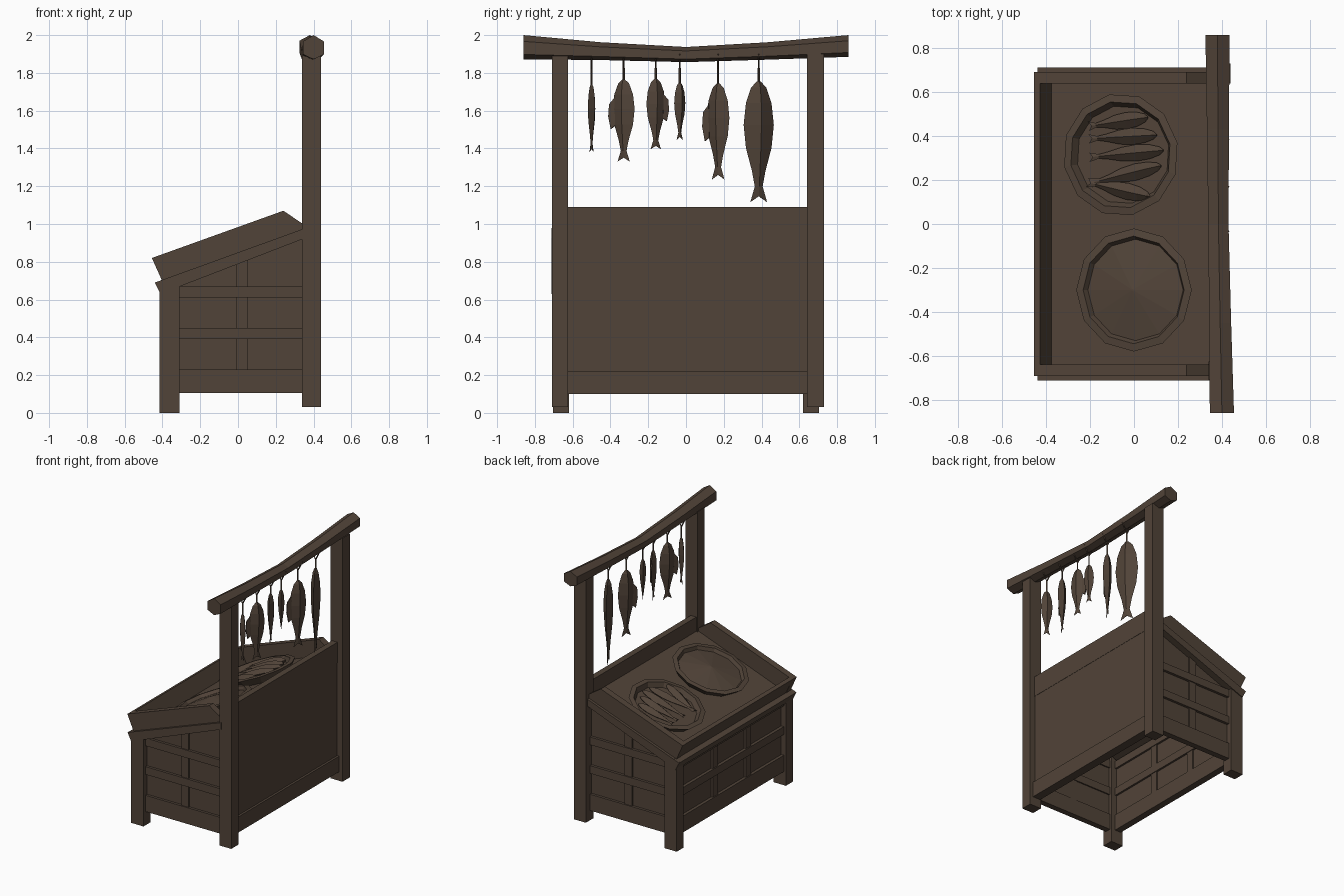
import bpy, bmesh, math
from mathutils import Matrix, Vector

if "Cube" in bpy.data.objects:
    bpy.data.objects.remove(bpy.data.objects["Cube"])

wood = bpy.data.materials.new("dark_brown")
wood.diffuse_color = (0.083, 0.057, 0.040, 1)
wood.use_nodes = True
wood.node_tree.nodes["Principled BSDF"].inputs["Base Color"].default_value = wood.diffuse_color


def finish(name, bm, mat=None):
    if mat is not None:
        bm.transform(mat)
    bmesh.ops.recalc_face_normals(bm, faces=bm.faces)
    me = bpy.data.meshes.new(name)
    bm.to_mesh(me)
    bm.free()
    me.materials.append(wood)
    ob = bpy.data.objects.new(name, me)
    bpy.context.collection.objects.link(ob)
    return ob


def loft(name, rings, mat=None):
    """Skin a list of equal-length point rings and cap both ends."""
    bm = bmesh.new()
    vs = [[bm.verts.new(p) for p in r] for r in rings]
    n = len(rings[0])
    for a, b in zip(vs, vs[1:]):
        for i in range(n):
            j = (i + 1) % n
            bm.faces.new((a[i], a[j], b[j], b[i]))
    bm.faces.new(vs[0])
    bm.faces.new(vs[-1])
    return finish(name, bm, mat)


def prism(name, xz, y0, y1, mat=None):
    return loft(name, [[(x, y, z) for x, z in xz] for y in (y0, y1)], mat)


def box(name, x0, x1, y0, y1, z0, z1):
    return prism(name, [(x0, z0), (x1, z0), (x1, z1), (x0, z1)], y0, y1)


def rod(name, p, q, r=0.006):
    p, q = Vector(p), Vector(q)
    rot = (q - p).to_track_quat('Z', 'Y').to_matrix()
    ring = [rot @ Vector((r * math.cos(a), r * math.sin(a), 0))
            for a in (0, math.pi / 2, math.pi, 1.5 * math.pi)]
    return loft(name, [[c + v for v in ring] for c in (p, q)])


# Corner posts
box("back_post_left", 0.34, 0.44, -0.71, -0.625, 0.03, 1.90)
box("back_post_right", 0.34, 0.44, 0.64, 0.73, 0.03, 1.90)
for s, tag in ((-1, "left"), (1, "right")):
    a, b = sorted((s * 0.62, s * 0.705))
    prism("front_post_" + tag, [(-0.415, 0), (-0.31, 0), (-0.31, 0.70), (-0.415, 0.66)], a, b)

# Side walls with rails, mullion and the sloped bearer
for s, tag in ((-1, "left"), (1, "right")):
    def span(a, b):
        return sorted((s * a, s * b))
    prism("side_panel_" + tag, [(-0.36, 0.11), (0.37, 0.11), (0.37, 0.94), (-0.36, 0.68)],
          *span(0.645, 0.66))
    for z0, z1 in ((0.105, 0.23), (0.39, 0.45), (0.61, 0.67)):
        box("side_rail_" + tag, -0.33, 0.355, *span(0.635, 0.68), z0, z1)
    box("side_mullion_" + tag, -0.01, 0.05, *span(0.64, 0.672), 0.20, 0.82)
    prism("sloped_bearer_" + tag, [(-0.41, 0.63), (0.355, 0.925), (0.355, 0.978), (-0.44, 0.69)],
          *span(0.64, 0.712))

# Front wall with rails and mullions
box("front_panel", -0.375, -0.36, -0.63, 0.63, 0.11, 0.68)
for z0, z1 in ((0.105, 0.23), (0.39, 0.45), (0.61, 0.67)):
    box("front_rail", -0.398, -0.345, -0.63, 0.63, z0, z1)
for y in (-0.2, 0.2):
    box("front_mullion", -0.39, -0.35, y - 0.03, y + 0.03, 0.20, 0.63)
prism("front_bearer", [(-0.44, 0.69), (-0.41, 0.63), (-0.36, 0.65), (-0.38, 0.712)], -0.70, 0.70)

# Back wall
box("back_panel", 0.355, 0.395, -0.635, 0.65, 0.11, 0.94)
box("back_upper_board", 0.35, 0.397, -0.635, 0.65, 0.93, 1.09)
box("back_lower_board", 0.345, 0.412, -0.635, 0.65, 0.10, 0.22)

# Sloped display tray
tilt = math.atan2(0.28, 0.76)
S = Matrix.Translation((-0.40, 0, 0.70)) @ Matrix.Rotation(-tilt, 4, 'Y')
prism("tray_floor", [(0, -0.02), (0.80, -0.02), (0.80, 0.005), (0, 0.005)], -0.66, 0.66, S)
prism("tray_front_board", [(-0.456, 0.82), (-0.40, 0.70), (-0.373, 0.71), (-0.428, 0.83)],
      -0.69, 0.69)
for s, tag in ((-1, "left"), (1, "right")):
    a, b = sorted((s * 0.64, s * 0.692))
    prism("tray_side_" + tag,
          [(-0.456, 0.82), (0.24, 1.07), (0.352, 0.995), (0.352, 0.97), (-0.40, 0.695)], a, b)


# Round twelve-sided baskets
def circle(r, h, n=12):
    return [(r * math.cos(2 * math.pi * i / n), r * math.sin(2 * math.pi * i / n), h)
            for i in range(n)]


BASKETS = (("fish_basket", 0.384, 0.315, 0.2), ("heaped_basket", 0.448, -0.30, 0.0))
for name, u, y, turn in BASKETS:
    M = S @ Matrix.Translation((u, y, 0.004)) @ Matrix.Rotation(turn, 4, 'Z')
    loft(name, [circle(0.235, 0), circle(0.28, 0.055), circle(0.245, 0.06), circle(0.225, 0.025)], M)
    if name == "heaped_basket":
        loft("basket_heap", [circle(0.23, 0.02), circle(0.232, 0.035), circle(0.004, 0.075)], M)


# Fish: nose at the origin, body down -z, width along y, thickness along x
STATIONS = ((0, .12, .25), (.05, .5, .6), (.18, .85, .95), (.36, 1, 1), (.55, .85, .8),
            (.74, .45, .45), (.87, .26, .25), (1, .56, .06))


def fish(name, length, width, thick, mat, fin=0):
    rings = []
    for t, w, k in STATIONS:
        notch = 0.05 * length if t == 1 else 0
        z = -t * length
        rings.append([(k * thick, 0, z + notch), (0, w * width, z),
                      (-k * thick, 0, z + notch), (0, -w * width, z)])
    loft(name, rings, mat)
    if fin:
        pts = [(0.8, -.22), (1.3, -.30), (1.38, -.45), (1.15, -.6), (0.75, -.56)]
        loft(name + "_fin", [[(x, fin * a * width, b * length) for a, b in pts]
                             for x in (-0.005, 0.005)], mat)


# Hanging fish on forked strings: y, top, bottom, half width, half thickness, yaw, fin side
HANGING = ((-0.50, 1.74, 1.38, 0.042, 0.020, 62, 0), (-0.33, 1.765, 1.33, 0.064, 0.030, -25, -1),
           (-0.16, 1.77, 1.395, 0.053, 0.024, 20, 1), (-0.033, 1.75, 1.445, 0.036, 0.022, 35, 0),
           (0.17, 1.745, 1.235, 0.066, 0.032, -25, -1), (0.385, 1.755, 1.115, 0.088, 0.034, 25, 0))
for y, top, bot, w, k, yaw, fin in HANGING:
    M = Matrix.Translation((0.39, y, top)) @ Matrix.Rotation(math.radians(yaw), 4, 'Z')
    fish("hanging_fish", top - bot, w, k, M, fin)
    rod("string", (0.39, y, top - 0.02), (0.39, y, 1.825))
    for s in (-1, 1):
        rod("string_fork", (0.39, y, 1.82), (0.39 + s * 0.04, y, 1.90), 0.005)

# Fish lying in the basket, heads uphill: nose x, nose y, length, heading in degrees
LYING = ((0.06, 0.485, 0.29, 8), (0.10, 0.405, 0.33, 3), (0.13, 0.335, 0.36, 5),
         (0.12, 0.265, 0.35, 13), (0.07, 0.125, 0.31, -12))
lay = Matrix(((0, 0, 1, 0), (0, 1, 0, 0), (-1, 0, 0, 0), (0, 0, 0, 1)))
for x, y, length, turn in LYING:
    u = (x + 0.42) / math.cos(tilt)
    M = S @ Matrix.Translation((u, y, 0.05)) @ Matrix.Rotation(math.radians(turn), 4, 'Z') @ lay
    fish("basket_fish", length, 0.038, 0.03, M)

# Sagging six-sided top beam: y, centre x, bottom, top, half width
BEAM = ((-0.86, 0.40, 1.872, 2.0, 0.055), (-0.45, 0.392, 1.868, 1.962, 0.05),
        (0, 0.384, 1.857, 1.937, 0.046), (0.43, 0.382, 1.87, 1.962, 0.05),
        (0.86, 0.38, 1.885, 2.0, 0.055))
loft("top_beam", [[(cx, y, hi), (cx + w, y, hi - 0.26 * (hi - lo)), (cx + w, y, lo + 0.2 * (hi - lo)),
                   (cx, y, lo), (cx - w, y, lo + 0.2 * (hi - lo)), (cx - w, y, hi - 0.26 * (hi - lo))]
                  for y, cx, lo, hi, w in BEAM])
